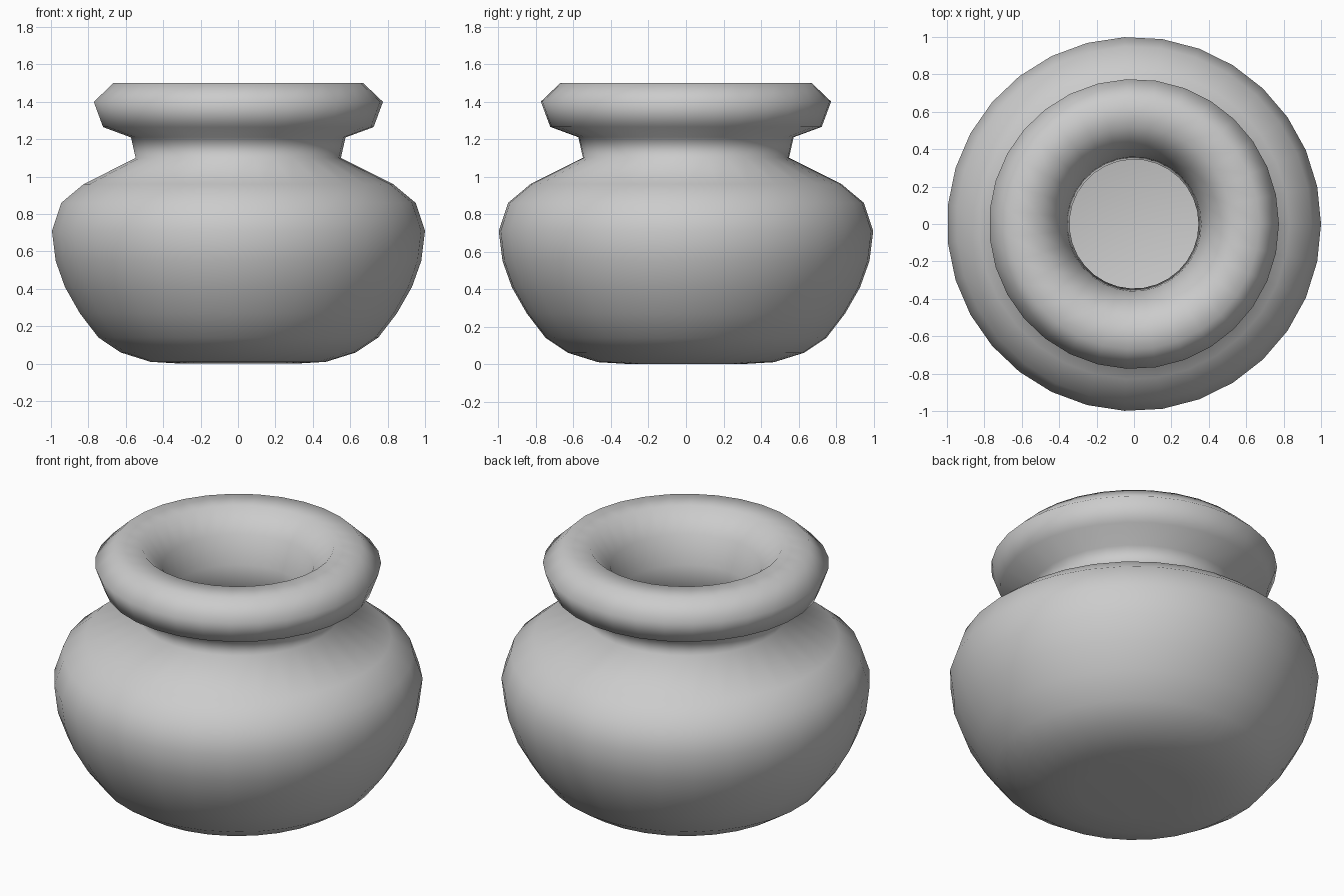
import bpy
import bmesh
from math import tau

default_cube = bpy.data.objects.get("Cube")
if default_cube:
    bpy.data.objects.remove(default_cube, do_unlink=True)

SIDES = 31

# One plain clay colour
clay = bpy.data.materials.new("plain_grey_clay")
clay.use_nodes = True
colour = (0.6, 0.6, 0.6, 1)
clay.diffuse_color = colour
clay.node_tree.nodes["Principled BSDF"].inputs["Base Color"].default_value = colour

# Profile sections as (radius, height)
base = [(0, 0), (0.3, 0), (0.47, 0.01), (0.63, 0.06)]
belly = [(0.75, 0.14), (0.85, 0.27), (0.93, 0.41), (0.98, 0.55),
         (1, 0.71), (0.95, 0.86), (0.83, 0.96)]
neck = [(0.55, 1.1), (0.575, 1.21)]
rim = [(0.725, 1.265), (0.775, 1.4), (0.67, 1.5), (0.52, 1.5)]
throat = [(0.41, 1.38), (0.36, 1.22), (0.345, 1.08)]
hollow = [(0.5, 0.95), (0.74, 0.83), (0.8, 0.7), (0.74, 0.45),
          (0.6, 0.27), (0.42, 0.2), (0, 0.2)]


def lathe(name, profile):
    """Turn a profile about the vertical axis into a smooth object."""
    bm = bmesh.new()
    points = [bm.verts.new((r, 0, z)) for r, z in profile]
    edges = [bm.edges.new(pair) for pair in zip(points, points[1:])]
    bmesh.ops.spin(bm, geom=points + edges, cent=(0, 0, 0), axis=(0, 0, 1),
                   angle=tau, steps=SIDES, use_merge=False)
    bmesh.ops.remove_doubles(bm, verts=bm.verts[:], dist=0.0001)
    bmesh.ops.recalc_face_normals(bm, faces=bm.faces[:])
    for face in bm.faces:
        face.smooth = True
    mesh = bpy.data.meshes.new(name)
    bm.to_mesh(mesh)
    bm.free()
    mesh.materials.append(clay)
    obj = bpy.data.objects.new(name, mesh)
    bpy.context.collection.objects.link(obj)
    return obj


# Thick-walled pot with a rolled rim
lathe("pot", base + belly + neck + rim + throat + hollow)
